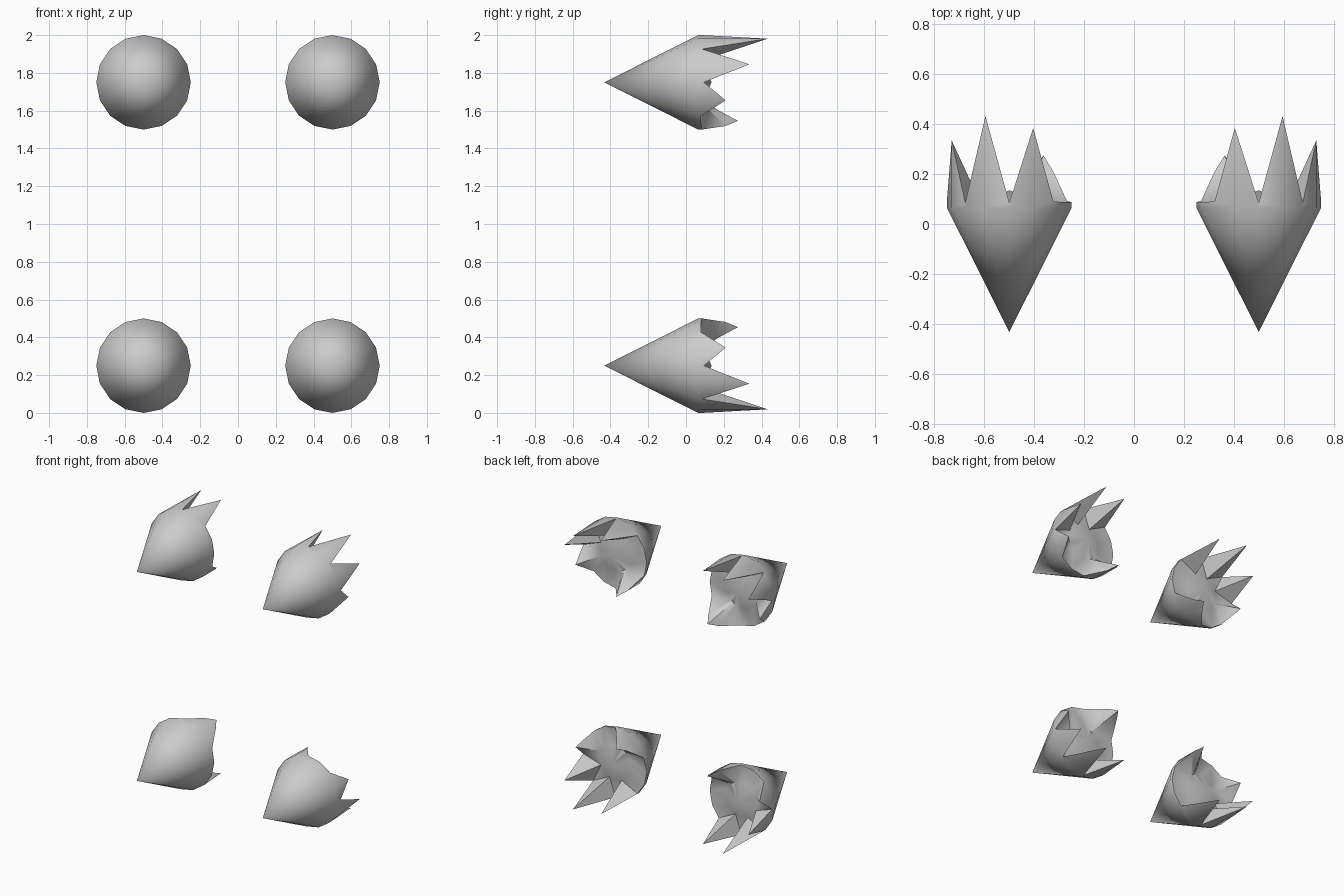
import bpy, bmesh, math

if "Cube" in bpy.data.objects:
    bpy.data.objects.remove(bpy.data.objects["Cube"])

R, FRONT, SHOULDER, BACK = 0.25, -0.433, 0.065, 0.135

# ragged rear edge: (step of 22.5 degrees, y); tall values are spikes
RIM = [(0, .095), (1, .335), (2, .085), (3, .433), (4, .085), (5, .385),
       (6, .09), (7, .088), (8, .088), (9, .092), (10, .21), (10.5, .275),
       (11, .21), (12, .085), (13, .08), (14, .08), (15, .21)]


def build_cone(name, sx, sz):
    bm = bmesh.new()

    def point(step, r, y):
        a = math.radians(22.5 * step)
        if step % 1:                      # stay on the flat side
            r *= math.cos(math.radians(11.25))
        return bm.verts.new((sx * (0.5 + r * math.cos(a)), y,
                             1 + sz * (0.75 + r * math.sin(a))))

    # nose, shoulder ring, jagged rim, recessed inner ring, rear centre
    nose = point(0, 0, FRONT)
    shoulder = [point(s, R, SHOULDER) for s, y in RIM]
    rim = [point(s, R, y) for s, y in RIM]
    inner = [point(s, 0.125, 0.085) for s, y in RIM]
    centre = point(0, 0, BACK)
    n = len(RIM)
    for i in range(n):
        j = (i + 1) % n
        bm.faces.new((nose, shoulder[i], shoulder[j]))
        bm.faces.new((shoulder[i], rim[i], rim[j], shoulder[j]))
        # split so each spike keeps a ridge down to the inner ring
        if RIM[i][1] > RIM[j][1]:
            bm.faces.new((rim[i], inner[i], rim[j]))
            bm.faces.new((rim[j], inner[i], inner[j]))
        else:
            bm.faces.new((rim[i], inner[j], rim[j]))
            bm.faces.new((rim[i], inner[i], inner[j]))
        bm.faces.new((inner[i], centre, inner[j]))
    bmesh.ops.recalc_face_normals(bm, faces=bm.faces)

    mesh = bpy.data.meshes.new(name)
    bm.to_mesh(mesh)
    bm.free()
    obj = bpy.data.objects.new(name, mesh)
    bpy.context.collection.objects.link(obj)
    bpy.ops.object.select_all(action='DESELECT')
    obj.select_set(True)
    bpy.context.view_layer.objects.active = obj
    bpy.ops.object.shade_smooth_by_angle(angle=math.radians(65))


# four mirrored spiked cones
for side, sx in (("left", -1), ("right", 1)):
    for level, sz in (("lower", -1), ("upper", 1)):
        build_cone(f"{level}_{side}_spiked_cone", sx, sz)
